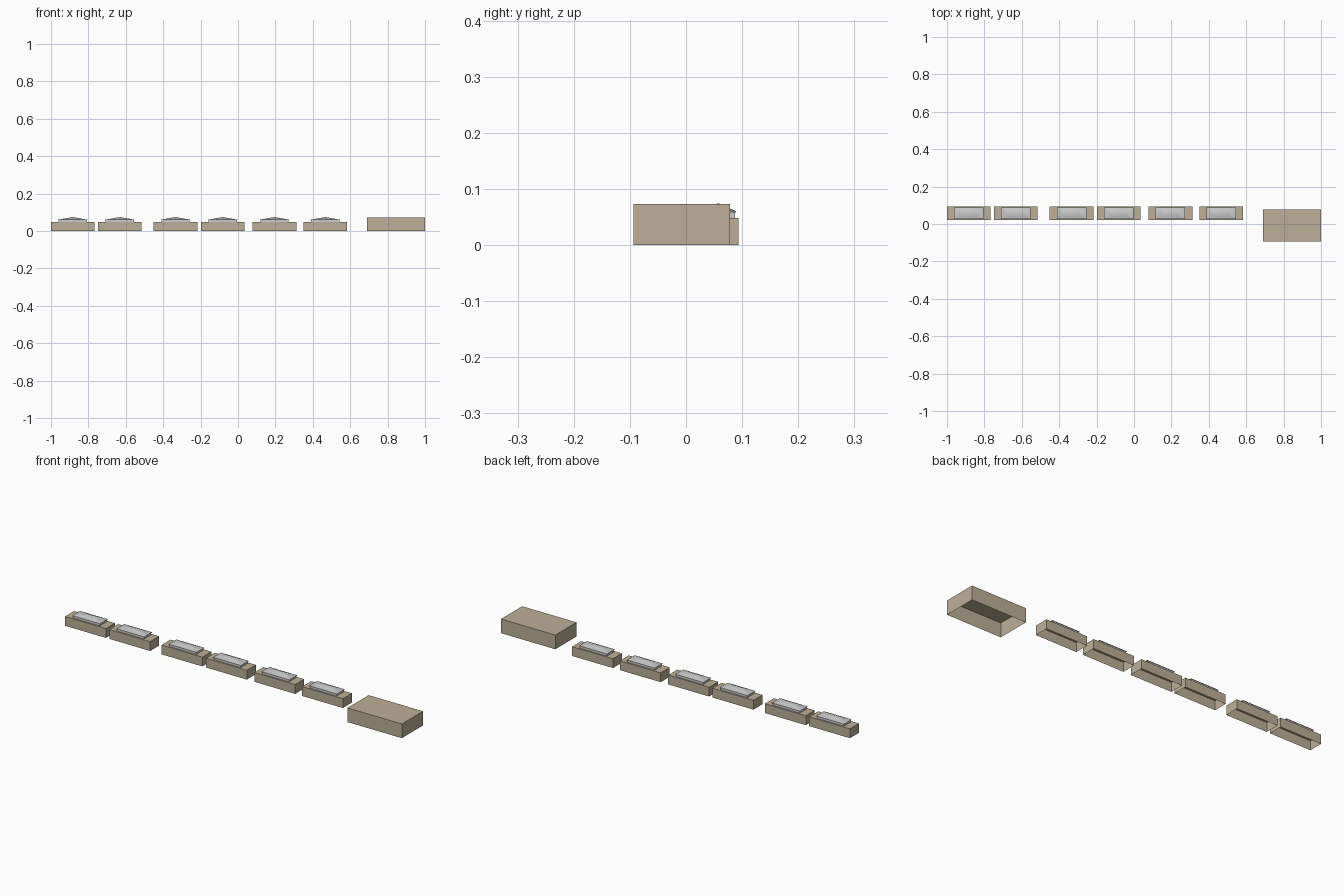
import bpy, bmesh

if "Cube" in bpy.data.objects:
    bpy.data.objects.remove(bpy.data.objects["Cube"])

def material(name, rgb):
    m = bpy.data.materials.new(name)
    m.diffuse_color = (*rgb, 1)
    m.use_nodes = True
    m.node_tree.nodes["Principled BSDF"].inputs["Base Color"].default_value = m.diffuse_color
    return m

WALL = material("sand_wall", (0.50, 0.43, 0.31))
GLASS = material("pale_glass", (0.60, 0.62, 0.60))

def finish(name, bm, mat):
    bmesh.ops.recalc_face_normals(bm, faces=bm.faces)
    me = bpy.data.meshes.new(name)
    bm.to_mesh(me)
    bm.free()
    me.materials.append(mat)
    ob = bpy.data.objects.new(name, me)
    bpy.context.collection.objects.link(ob)
    return ob

def ring(bm, cx, cy, hx, hy, z):
    return [bm.verts.new((cx + sx * hx, cy + sy * hy, z))
            for sx, sy in ((-1, -1), (1, -1), (1, 1), (-1, 1))]

def bridge(bm, a, b):
    for i in range(4):
        j = (i + 1) % 4
        bm.faces.new((a[i], a[j], b[j], b[i]))

def shell(name, x0, x1, y0, y1, h):
    """Building block with an open underside."""
    bm = bmesh.new()
    args = ((x0 + x1) / 2, (y0 + y1) / 2, (x1 - x0) / 2, (y1 - y0) / 2)
    low, top = ring(bm, *args, 0), ring(bm, *args, h)
    bridge(bm, low, top)
    bm.faces.new(top)
    # open shell: make sure the roof faces upward after recalculation
    return finish(name, bm, WALL)

def skylight(name, cx, cy):
    """Low curb, thin eave and a shallow smooth pyramid roof."""
    bm = bmesh.new()
    curb_low = ring(bm, cx, cy, 0.076, 0.030, 0.048)
    curb_top = ring(bm, cx, cy, 0.076, 0.030, 0.058)
    eave_low = ring(bm, cx, cy, 0.079, 0.0315, 0.058)
    eave_top = ring(bm, cx, cy, 0.079, 0.0315, 0.0605)
    mid = ring(bm, cx, cy, 0.040, 0.016, 0.0675)
    rings = (curb_low, curb_top, eave_low, eave_top, mid)
    for a, b in zip(rings, rings[1:]):
        bridge(bm, a, b)
    apex = bm.verts.new((cx, cy, 0.0745))
    for i in range(4):
        bm.faces.new((mid[i], mid[(i + 1) % 4], apex))
    ob = finish(name, bm, GLASS)
    bpy.ops.object.select_all(action='DESELECT')
    ob.select_set(True)
    bpy.context.view_layer.objects.active = ob
    bpy.ops.object.shade_smooth_by_angle(angle=0.9)

# row of six small halls, each with a roof light
for i, cx in enumerate((-0.884, -0.632, -0.334, -0.081, 0.195, 0.467), 1):
    shell(f"small_hall_{i}", cx - 0.1165, cx + 0.1165, 0.021, 0.094, 0.048)
    skylight(f"roof_light_{i}", cx, 0.0575)

# large plain hall at the end
shell("large_hall", 0.69, 1.0, -0.094, 0.078, 0.073)
